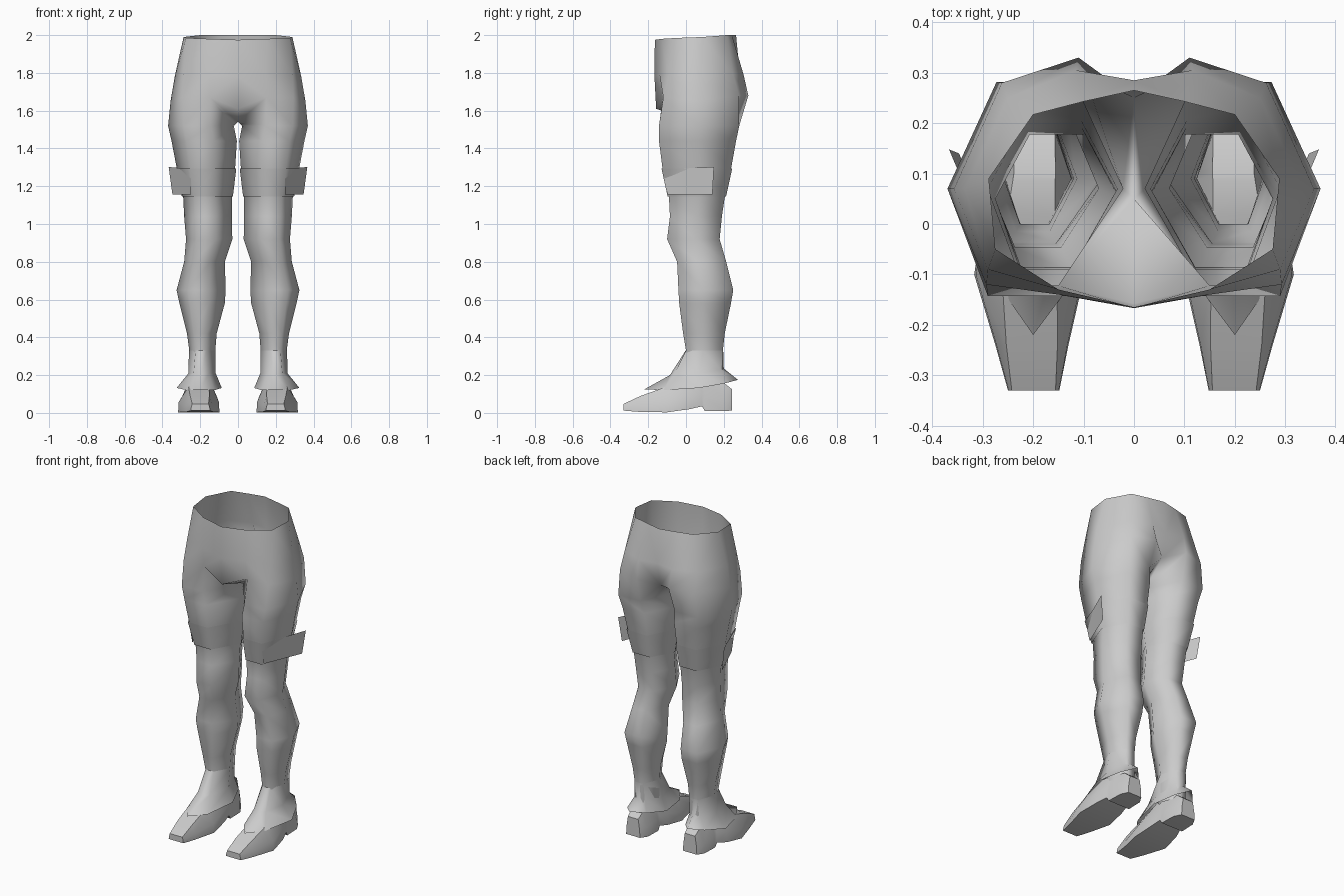
import bpy, bmesh, math

if "Cube" in bpy.data.objects:
    bpy.data.objects.remove(bpy.data.objects["Cube"])

grey = bpy.data.materials.new("grey")
grey.diffuse_color = (0.6, 0.6, 0.6, 1)
grey.use_nodes = True
grey.node_tree.nodes["Principled BSDF"].inputs["Base Color"].default_value = grey.diffuse_color


def finish(name, bm, angle, recalc=False):
    """Turn the right half into a mirrored, smooth object."""
    if recalc:
        bmesh.ops.recalc_face_normals(bm, faces=bm.faces)
    me = bpy.data.meshes.new(name)
    bm.to_mesh(me)
    bm.free()
    me.materials.append(grey)
    ob = bpy.data.objects.new(name, me)
    bpy.context.collection.objects.link(ob)
    mod = ob.modifiers.new("mirror", 'MIRROR')
    mod.use_clip = True
    mod.merge_threshold = 0.002
    bpy.ops.object.select_all(action='DESELECT')
    bpy.context.view_layer.objects.active = ob
    ob.select_set(True)
    bpy.ops.object.modifier_apply(modifier=mod.name)
    bpy.ops.object.shade_smooth_by_angle(angle=math.radians(angle))
    return ob


def bridge(bm, a, b, closed=True):
    """Quads between an upper ring a and a lower ring b."""
    n = len(a)
    for i in range(n if closed else n - 1):
        j = (i + 1) % n
        bm.faces.new((a[i], b[i], b[j], a[j]))


def add(bm, pts):
    return [bm.verts.new(p) for p in pts]


def hexagon(z, xi, xo, yf, yb, ym, grow=0.0):
    """Leg section: flat front and back, pointed inner and outer sides."""
    xi, xo, yf, yb = xi - grow, xo + grow, yf - grow, yb + grow
    w = xo - xi
    return [(xi + .35 * w, yf, z), (xi + .77 * w, yf, z), (xo, ym, z),
            (xi + .72 * w, yb, z), (xi + .28 * w, yb, z), (xi, ym, z)]


# legs and hips: one open surface, hips split along the middle
leg_rings = [
    (1.52, .022, .370, -.143, .282, .07),
    (1.44, .006, .352, -.143, .265, .07),
    (1.30, .015, .325, -.125, .240, .07),
    (1.14, .033, .290, -.090, .205, .07),
    (1.04, .033, .285, -.085, .190, .06),
    (0.92, .030, .275, -.100, .178, .05),
    (0.80, .070, .285, -.047, .213, .07),
    (0.65, .065, .325, -.040, .250, .09),
    (0.58, .070, .310, -.036, .238, .09),
    (0.42, .113, .270, -.015, .205, .09),
    (0.33, .120, .258, 0.00, .195, .09),
    (0.15, .125, .255, 0.00, .195, .09)]
hip_rings = [
    [(0, -.165, 1.975), (.15, -.13, 1.98), (.275, -.05, 1.985), (.288, .09, 1.99),
     (.2, .217, 2), (.1, .243, 2), (0, .265, 2)],
    [(0, -.167, 1.78), (.15, -.14, 1.79), (.29, -.09, 1.79), (.335, .07, 1.78),
     (.25, .25, 1.79), (.115, .305, 1.79), (0, .285, 1.79)],
    [(0, -.158, 1.61), (.15, -.122, 1.67), (.293, -.12, 1.67), (.357, .07, 1.65),
     (.262, .28, 1.68), (.11, .33, 1.68), (0, .25, 1.64)]]
bm = bmesh.new()
hips = [add(bm, r) for r in hip_rings]
legs = [add(bm, hexagon(*r)) for r in leg_rings]
for a, b in zip(hips, hips[1:]):
    bridge(bm, a, b, closed=False)
for a, b in zip(legs, legs[1:]):
    bridge(bm, a, b)
low, top = hips[-1], legs[0]
bridge(bm, low[1:6], top[:5], closed=False)
crotch = bm.verts.new((0, .05, 1.54))
bm.faces.new((low[0], crotch, top[5], top[0], low[1]))
bm.faces.new((crotch, low[6], low[5], top[4], top[5]))
finish("legs_and_hips", bm, 85)

# thigh bands, each with a loose flap carrying on the outer front face
bm = bmesh.new()
upper = add(bm, hexagon(1.295, .015, .325, -.124, .239, .07, .006))
lower = add(bm, hexagon(1.145, .033, .291, -.091, .206, .07, .006))
bridge(bm, upper, lower)
finish("thigh_bands", bm, 85)
bm = bmesh.new()
bm.faces.new(add(bm, [(.25, -.128, 1.29), (.248, -.098, 1.155),
                      (.347, .14, 1.155), (.367, .148, 1.302)]))
finish("band_flaps", bm, 30)


# ankle cuffs: flared skirts with pointed front and back
def octagon(pts):
    return [(x, y, z) for x, y, z in pts]


cuff_rings = [
    [(.168, .0, .33), (.195, -.002, .33), (.225, .0, .33), (.260, .09, .33),
     (.222, .195, .33), (.19, .197, .33), (.158, .195, .33), (.118, .09, .33)],
    [(.155, -.06, .21), (.195, -.085, .20), (.235, -.06, .21), (.262, .07, .21),
     (.228, .185, .23), (.19, .2, .235), (.155, .185, .23), (.118, .07, .21)],
    [(.125, -.12, .12), (.2, -.22, .125), (.27, -.12, .12), (.325, .07, .132),
     (.268, .2, .155), (.2, .275, .175), (.135, .2, .155), (.086, .07, .132)]]
bm = bmesh.new()
rings = [add(bm, r) for r in cuff_rings]
for a, b in zip(rings, rings[1:]):
    bridge(bm, a, b)
finish("ankle_cuffs", bm, 80)

# shoes: y, inner x, outer x, bottom z, top z, share of the width kept on top
sections = [
    (-.33, .148, .250, .012, .048, .85),
    (-.24, .130, .275, .005, .090, .70),
    (-.10, .098, .317, .003, .140, .50),
    (0.02, .110, .298, .020, .190, .50),
    (0.085, .122, .275, .035, .190, .55),
    (0.10, .122, .272, .010, .190, .55),
    (0.20, .125, .268, .010, .160, .55),
    (0.243, .150, .245, .012, .125, .75)]
bm = bmesh.new()
rings = []
for y, xi, xo, zb, zt, k in sections:
    c, h = (xi + xo) / 2, (xo - xi) / 2
    zm = zb + (zt - zb) * .4
    rings.append(add(bm, [(c - h, y, zb), (c - h * .97, y, zm), (c - h * k, y, zt),
                          (c + h * k, y, zt), (c + h * .97, y, zm), (c + h, y, zb)]))
for a, b in zip(rings, rings[1:]):
    bridge(bm, a, b)
bm.faces.new(rings[0])
bm.faces.new(rings[-1])
finish("shoes", bm, 50, recalc=True)
